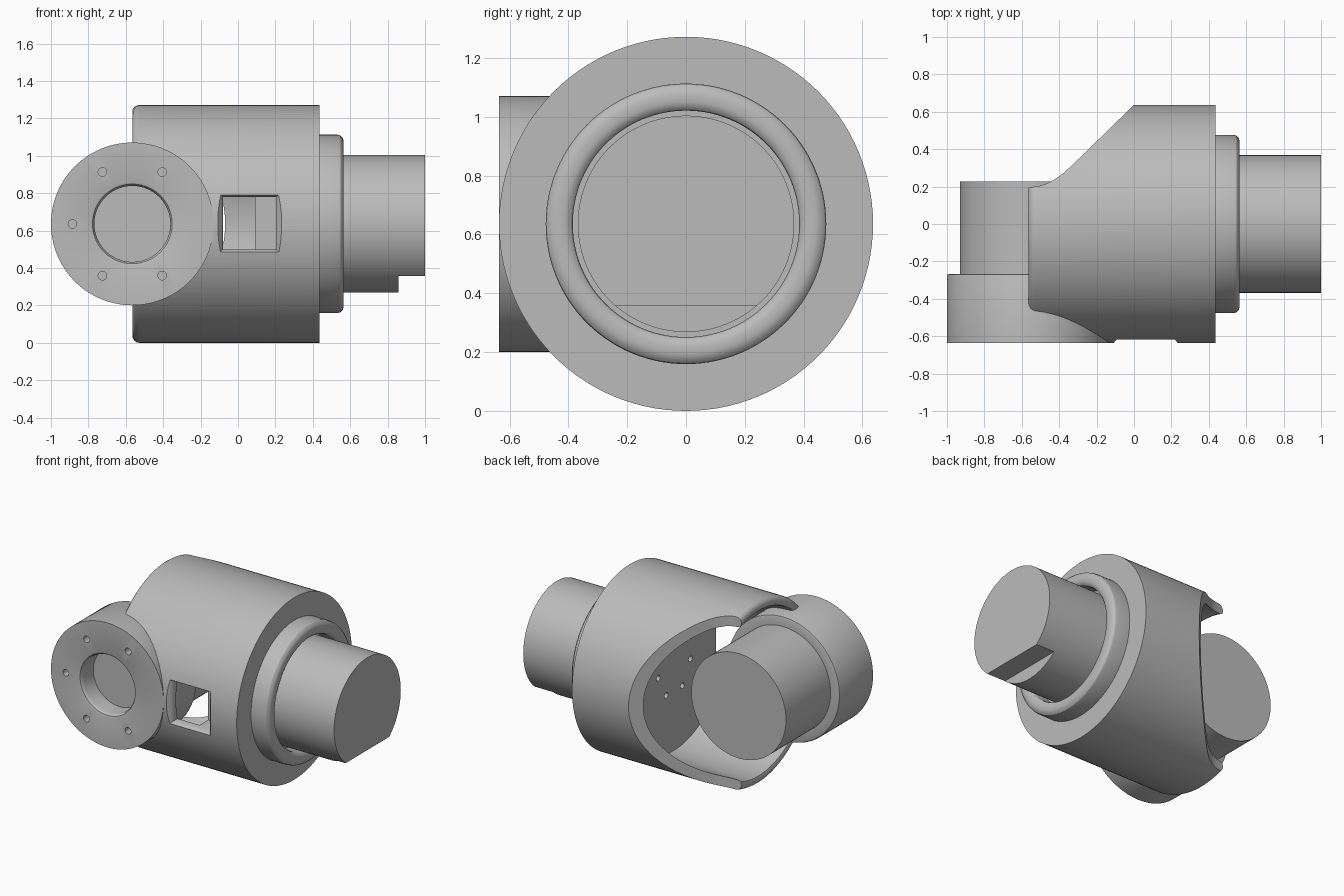
import bpy, bmesh, math
from mathutils import Matrix, Vector

if "Cube" in bpy.data.objects:
    bpy.data.objects.remove(bpy.data.objects["Cube"])

ZC = 0.636      # height of both axes
HUB_X = -0.565  # position of the cross hub

grey = bpy.data.materials.new("machined_grey")
grey.diffuse_color = (0.5, 0.5, 0.5, 1)
grey.use_nodes = True
grey.node_tree.nodes["Principled BSDF"].inputs["Base Color"].default_value = grey.diffuse_color


def finish(name, bm):
    bmesh.ops.recalc_face_normals(bm, faces=bm.faces)
    me = bpy.data.meshes.new(name)
    bm.to_mesh(me)
    bm.free()
    ob = bpy.data.objects.new(name, me)
    bpy.context.collection.objects.link(ob)
    me.materials.append(grey)
    return ob


def lathe(name, profile, along, origin, steps=112):
    """Closed solid turned about the x or y axis; profile is (axial, radius)."""
    bm = bmesh.new()
    rings = []
    for a, r in profile:
        ring = []
        for i in range(steps if r > 0 else 1):
            t = 2 * math.pi * i / steps
            u, w = r * math.cos(t), r * math.sin(t)
            p = (a, u, w) if along == "x" else (u, a, w)
            ring.append(bm.verts.new(Vector(p) + Vector(origin)))
        rings.append(ring)
    for A, B in zip(rings, rings[1:]):
        for i in range(steps):
            j = (i + 1) % steps
            quad = [A[i % len(A)], A[j % len(A)], B[j % len(B)], B[i % len(B)]]
            bm.faces.new(list(dict.fromkeys(quad)))
    return finish(name, bm)


def loft(name, sections):
    """Solid between matching closed sections."""
    bm = bmesh.new()
    rings = [[bm.verts.new(p) for p in s] for s in sections]
    n = len(rings[0])
    for A, B in zip(rings, rings[1:]):
        for i in range(n):
            j = (i + 1) % n
            bm.faces.new((A[i], A[j], B[j], B[i]))
    bm.faces.new(rings[0])
    bm.faces.new(rings[-1])
    return finish(name, bm)


def drill(name, centres, axis, radius, depth):
    """Set of small round cutters."""
    bm = bmesh.new()
    rot = Vector((0, 0, 1)).rotation_difference(Vector(axis)).to_matrix().to_4x4()
    for c in centres:
        bmesh.ops.create_cone(bm, cap_ends=True, segments=20, radius1=radius,
                              radius2=radius, depth=depth,
                              matrix=Matrix.Translation(c) @ rot)
    return finish(name, bm)


def cut(ob, cutter):
    cutter.hide_render = True
    mod = ob.modifiers.new("cut", "BOOLEAN")
    mod.operation, mod.solver, mod.object = "DIFFERENCE", "EXACT", cutter
    bpy.context.view_layer.objects.active = ob
    bpy.ops.object.modifier_apply(modifier=mod.name)
    bpy.data.objects.remove(cutter)


def rect(y, x0, x1, z0, z1, grow=0.0):
    return [(x0 - grow, y, z0 - grow), (x1 + grow, y, z0 - grow),
            (x1 + grow, y, z1 + grow), (x0 - grow, y, z1 + grow)]


# Housing: hollow barrel, grooved collar and output shaft in one turned solid
housing = lathe("housing", [
    (0.09, 0), (0.09, 0.57), (-0.545, 0.57), (-0.56, 0.577), (-0.565, 0.59),
    (-0.565, 0.6), (-0.562, 0.614), (-0.553, 0.626), (-0.541, 0.633),
    (-0.525, 0.636), (0.435, 0.636), (0.435, 0.477), (0.53, 0.477),
    (0.547, 0.473), (0.56, 0.46), (0.565, 0.442), (0.565, 0.415),
    (0.56, 0.399), (0.55, 0.389), (0.535, 0.385), (0.45, 0.385),
    (0.45, 0.368), (1.0, 0.368), (1.0, 0)], "x", (0, 0, ZC))

# Slanted opening at the back
slash = [(-0.8, 0.195), (-0.565, 0.195), (-0.5, 0.205), (-0.46, 0.219),
         (-0.42, 0.241), (-0.38, 0.27), (-0.33, 0.315), (0.0, 0.637),
         (0.0, 0.8), (-0.8, 0.8)]
cut(housing, loft("slash_cutter", [[(x, y, z) for x, y in slash] for z in (-0.2, 1.5)]))

# Seat for the hub, so that its bore stays clear
cut(housing, lathe("seat_cutter", [(-0.9, 0), (-0.9, 0.425), (-0.29, 0.425), (-0.29, 0)],
                   "y", (HUB_X, 0, ZC)))

# Front window with flared edges
win = (-0.08, 0.205, 0.5, 0.78)
cut(housing, loft("window_cutter", [rect(-0.46, *win), rect(-0.595, *win),
                                    rect(-0.612, *win, 0.008), rect(-0.635, *win, 0.028),
                                    rect(-0.7, *win, 0.03)]))

# Flat under the shaft end
cut(housing, loft("flat_cutter", [rect(y, 0.857, 1.2, 0.1, 0.358) for y in (-0.5, 0.5)]))

# Bolt holes in the inner end wall
hexagon = [math.radians(60 * k) for k in range(6)]
cut(housing, drill("wall_hole_cutter",
                   [(0.09, 0.178 * math.cos(t), ZC + 0.178 * math.sin(t)) for t in hexagon],
                   (1, 0, 0), 0.02, 0.1))

# Cross hub: round flange with a bore and a stub shaft
hub = lathe("cross_hub", [
    (-0.5, 0), (-0.5, 0.203), (-0.608, 0.203), (-0.622, 0.206), (-0.632, 0.213),
    (-0.636, 0.224), (-0.636, 0.435), (-0.28, 0.435), (-0.27, 0.431),
    (-0.266, 0.42), (-0.266, 0.366), (0.226, 0.366), (0.226, 0)],
    "y", (HUB_X, 0, ZC))

# Bolt holes around the bore
cut(hub, drill("flange_hole_cutter",
               [(HUB_X + 0.32 * math.cos(t), -0.636, ZC + 0.32 * math.sin(t)) for t in hexagon[1:]],
               (0, 1, 0), 0.023, 0.1))

for ob in (housing, hub):
    bpy.ops.object.select_all(action="DESELECT")
    ob.select_set(True)
    bpy.context.view_layer.objects.active = ob
    bpy.ops.object.shade_smooth_by_angle(angle=math.radians(30))
